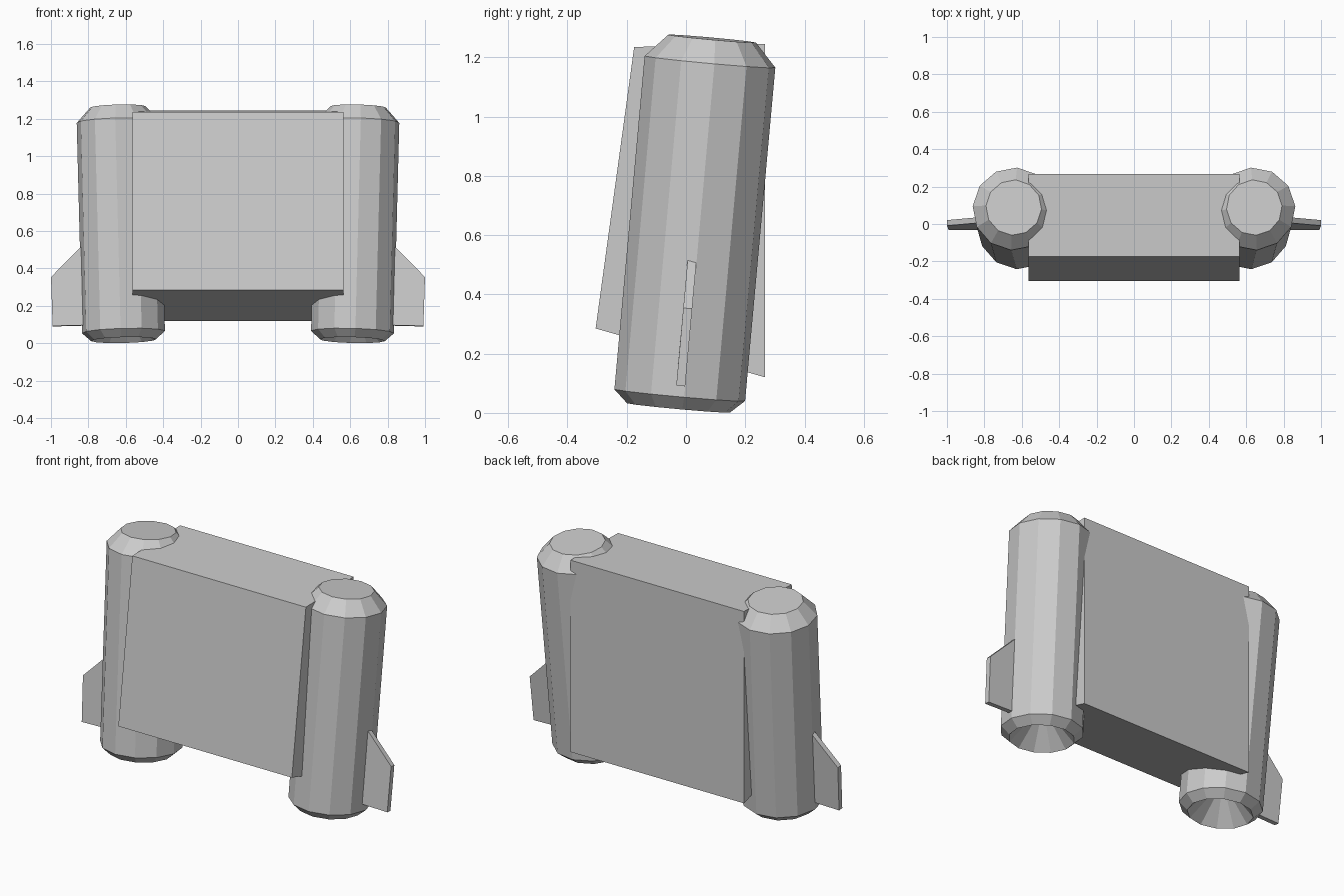
import bpy, bmesh, math
from mathutils import Vector, Matrix

if "Cube" in bpy.data.objects:
    bpy.data.objects.remove(bpy.data.objects["Cube"])


def finish(name, bm, mirror=False):
    bmesh.ops.recalc_face_normals(bm, faces=bm.faces)
    mesh = bpy.data.meshes.new(name)
    bm.to_mesh(mesh)
    bm.free()
    ob = bpy.data.objects.new(name, mesh)
    bpy.context.collection.objects.link(ob)
    if mirror:
        mod = ob.modifiers.new("Mirror", 'MIRROR')
        mod.use_mirror_merge = False
    return ob


def prism(points, offset):
    """Extrude a flat outline along an offset vector."""
    bm = bmesh.new()
    face = bm.faces.new([bm.verts.new(p) for p in points])
    out = bmesh.ops.extrude_face_region(bm, geom=[face])
    verts = [g for g in out["geom"] if isinstance(g, bmesh.types.BMVert)]
    bmesh.ops.translate(bm, verts=verts, vec=offset)
    return bm


# Main body: side profile (y, z) extruded across x
body_profile = [(-0.175, 1.235), (-0.305, 0.285), (0.267, 0.12), (0.267, 1.245)]
finish("body", prism([(-0.563, y, z) for y, z in body_profile], (1.126, 0, 0)))

# Tilted frame shared by a tank and its fin
bottom, top = Vector((0.611, -0.025, 0.017)), Vector((0.643, 0.088, 1.263))
axis = top - bottom
tilt = Vector((0, 0, 1)).rotation_difference(axis)
frame = Matrix.Translation(bottom) @ tilt.to_matrix().to_4x4()

# Tanks: twelve-sided, chamfered ends, conical nozzle recess underneath
SIDES, PHASE = 12, math.radians(4)
bm = bmesh.new()
rings = []
for r, z in [(0.175, 0), (0.222, 0.043), (0.222, 1.173), (0.149, axis.length)]:
    rings.append([bm.verts.new((r * math.cos(PHASE + i * math.tau / SIDES),
                                r * math.sin(PHASE + i * math.tau / SIDES), z))
                  for i in range(SIDES)])
apex = bm.verts.new((0, 0, 0.19))
for i in range(SIDES):
    j = (i + 1) % SIDES
    for a, b in zip(rings, rings[1:]):
        bm.faces.new((a[i], a[j], b[j], b[i]))
    bm.faces.new((rings[0][j], rings[0][i], apex))
bm.faces.new(rings[-1])
bm.transform(frame)
finish("tanks", bm, mirror=True)

# Side fins
fin_profile = [(0.15, 0.084), (0.378, 0.084), (0.38, 0.347), (0.15, 0.567)]
bm = prism([(x, -0.015, z) for x, z in fin_profile], (0, 0.03, 0))
bm.transform(frame)
finish("fins", bm, mirror=True)
